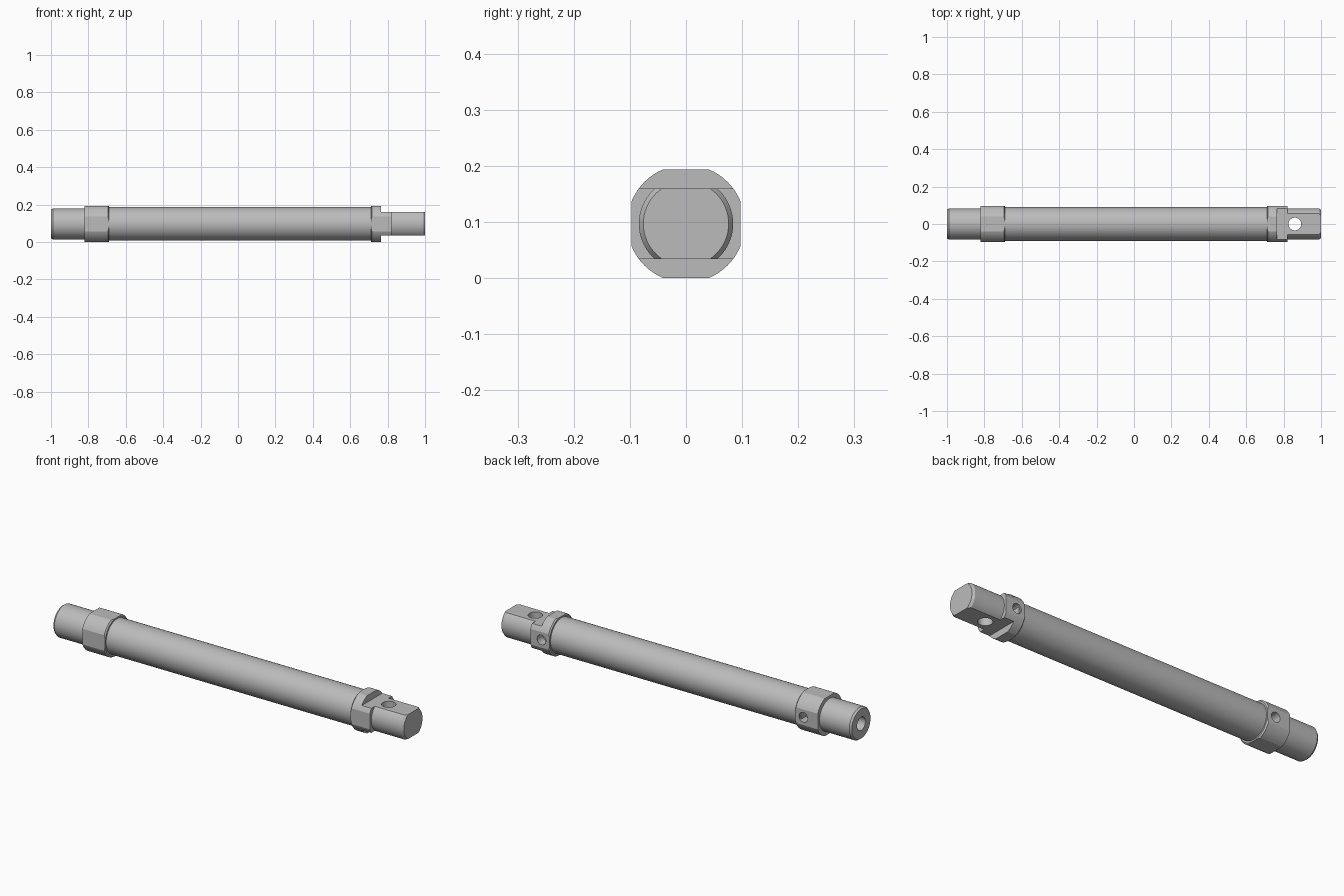
import bpy, bmesh, math
from mathutils import Matrix

if "Cube" in bpy.data.objects:
    bpy.data.objects.remove(bpy.data.objects["Cube"])

AXIS = 0.097      # height of the long axis, also half the collar width
FLAT = 0.063      # half thickness of the end tang
SEGMENTS = 64

steel = bpy.data.materials.new("grey_steel")
steel.use_nodes = True
steel.diffuse_color = (0.5, 0.5, 0.5, 1)
steel.node_tree.nodes["Principled BSDF"].inputs["Base Color"].default_value = (0.5, 0.5, 0.5, 1)


def finish(name, bm):
    bmesh.ops.recalc_face_normals(bm, faces=bm.faces)
    mesh = bpy.data.meshes.new(name)
    bm.to_mesh(mesh)
    bm.free()
    mesh.materials.append(steel)
    obj = bpy.data.objects.new(name, mesh)
    bpy.context.collection.objects.link(obj)
    return obj


def lathe(name, profile):
    """Turn (x, radius) points about the long axis; both ends lie on the axis."""
    bm = bmesh.new()
    verts = [bm.verts.new((x, 0, AXIS + r)) for x, r in profile]
    edges = [bm.edges.new(pair) for pair in zip(verts, verts[1:])]
    bmesh.ops.spin(bm, geom=verts + edges, cent=(0, 0, AXIS), axis=(1, 0, 0),
                   angle=math.tau, steps=SEGMENTS)
    bmesh.ops.remove_doubles(bm, verts=bm.verts, dist=0.00002)
    bmesh.ops.dissolve_degenerate(bm, edges=bm.edges, dist=0.00002)
    return finish(name, bm)


def box(x0, x1, half_y, z0, z1):
    bm = bmesh.new()
    bmesh.ops.create_cube(bm, size=1, matrix=Matrix.Translation(((x0 + x1) / 2, 0, (z0 + z1) / 2))
                          @ Matrix.Diagonal((x1 - x0, 2 * half_y, z1 - z0, 1)))
    return finish("cutter", bm)


def drill(x, y, z, radius, depth, along):
    turn = Matrix.Rotation(math.pi / 2, 4, 'X') if along == 'Y' else Matrix.Identity(4)
    bm = bmesh.new()
    bmesh.ops.create_cone(bm, cap_ends=True, segments=32, radius1=radius, radius2=radius,
                          depth=depth, matrix=Matrix.Translation((x, y, z)) @ turn)
    return finish("cutter", bm)


def carve(obj, cutter, operation='DIFFERENCE'):
    bpy.ops.object.select_all(action='DESELECT')
    bpy.context.view_layer.objects.active = obj
    obj.select_set(True)
    mod = obj.modifiers.new("carve", 'BOOLEAN')
    mod.object, mod.operation, mod.solver = cutter, operation, 'EXACT'
    bpy.ops.object.modifier_apply(modifier=mod.name)
    bpy.data.objects.remove(cutter)


def cut_tang_flats(obj, start):
    for z0, z1 in ((AXIS + FLAT, 0.3), (-0.1, AXIS - FLAT)):
        carve(obj, box(start, 1.1, 0.2, z0, z1))


# Main tube
barrel = lathe("barrel", [(-0.72, 0), (-0.72, 0.09), (0.74, 0.09), (0.74, 0)])

# Collars: turned rings with four flats and a side port at the back
rear_collar = lathe("rear_collar", [(-0.82, 0), (-0.82, 0.105), (-0.696, 0.105),
                                    (-0.69, 0.098), (-0.69, 0)])
front_collar = lathe("front_collar", [(0.71, 0), (0.71, 0.098), (0.716, 0.105),
                                      (0.82, 0.105), (0.82, 0)])
for collar, port_x in ((rear_collar, -0.738), (front_collar, 0.757)):
    carve(collar, box(-1.1, 1.1, AXIS, 0, 2 * AXIS), 'INTERSECT')
    carve(collar, drill(port_x, 0.1, AXIS, 0.025, 0.1, 'Y'))
cut_tang_flats(front_collar, 0.765)

# Rear spigot with a blind bore in its end
rear_spigot = lathe("rear_spigot", [(-0.88, 0), (-0.88, 0.034), (-1, 0.034), (-1, 0.076),
                                    (-0.99, 0.083), (-0.815, 0.083), (-0.815, 0)])

# Front tang with flats and a cross hole
front_tang = lathe("front_tang", [(0.815, 0), (0.815, 0.084), (0.988, 0.084), (1, 0.076), (1, 0)])
cut_tang_flats(front_tang, 0.7)
carve(front_tang, drill(0.86, 0, AXIS, 0.034, 0.4, 'Z'))

# Smooth round walls, sharp edges
bpy.ops.object.select_all(action='DESELECT')
for part in (barrel, rear_collar, front_collar, rear_spigot, front_tang):
    part.select_set(True)
    bpy.context.view_layer.objects.active = part
bpy.ops.object.shade_smooth_by_angle(angle=math.radians(20))
